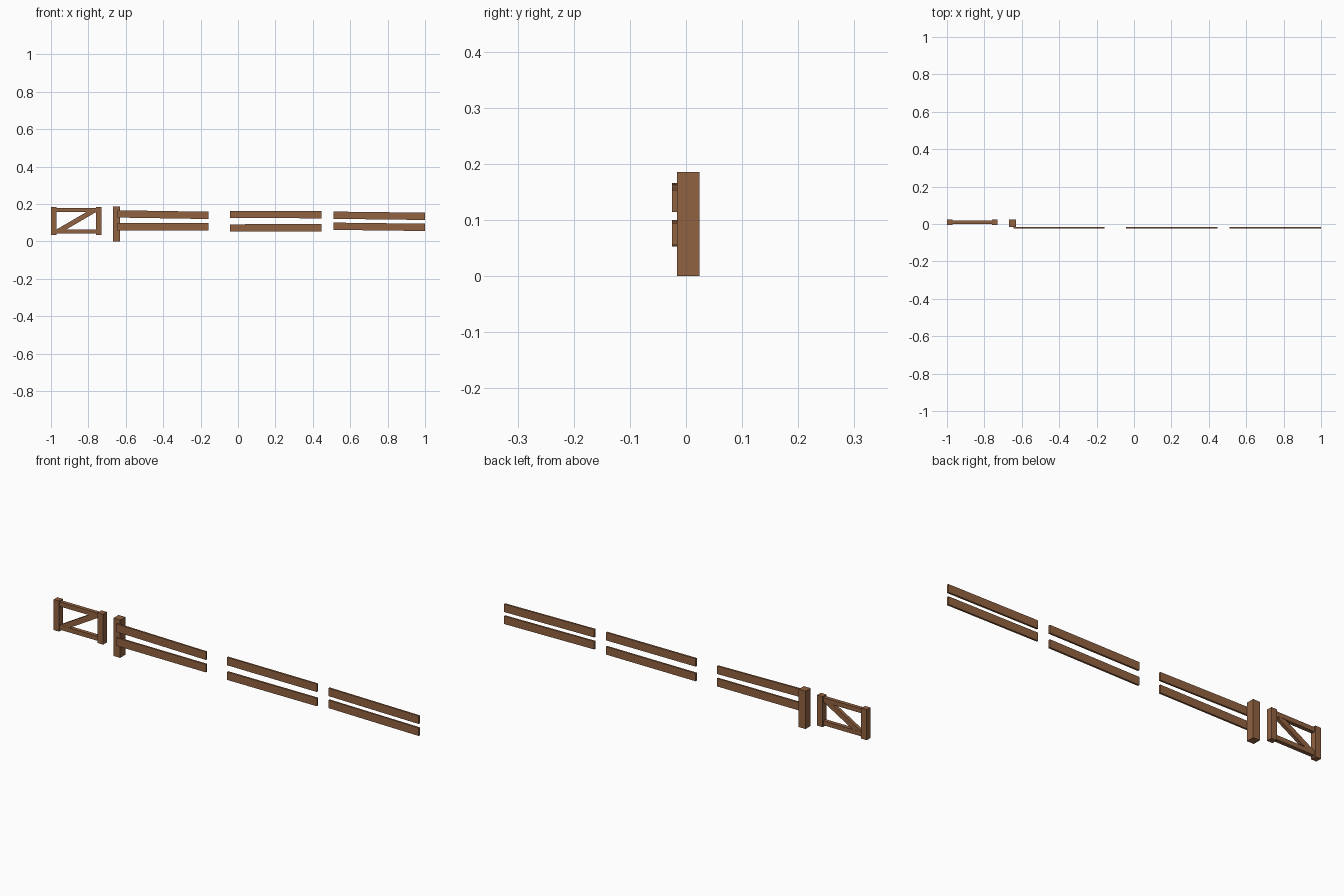
import bpy

if "Cube" in bpy.data.objects:
    bpy.data.objects.remove(bpy.data.objects["Cube"])

wood = bpy.data.materials.new("brown wood")
wood.diffuse_color = (0.283, 0.122, 0.053, 1)
wood.use_nodes = True
wood.node_tree.nodes["Principled BSDF"].inputs["Base Color"].default_value = wood.diffuse_color


def slab(name, outline, y0, y1):
    """Extrude an x-z outline (counter-clockwise from the front) from y0 to y1."""
    n = len(outline)
    verts = [(x, y0, z) for x, z in outline] + [(x, y1, z) for x, z in outline]
    faces = [tuple(range(n)), tuple(range(2 * n - 1, n - 1, -1))]
    faces += [(i, i + n, (i + 1) % n + n, (i + 1) % n) for i in range(n)]
    mesh = bpy.data.meshes.new(name)
    mesh.from_pydata(verts, [], faces)
    mesh.materials.append(wood)
    obj = bpy.data.objects.new(name, mesh)
    bpy.context.collection.objects.link(obj)
    return obj


def box(name, x0, x1, y0, y1, z0, z1):
    return slab(name, [(x0, z0), (x1, z0), (x1, z1), (x0, z1)], y0, y1)


# gate frame
box("gate_stile_left", -1.0, -0.97, -0.005, 0.024, 0.034, 0.184)
box("gate_stile_right", -0.76, -0.73, -0.005, 0.024, 0.034, 0.184)
box("gate_rail_top", -0.972, -0.758, 0.0, 0.019, 0.156, 0.178)
box("gate_rail_bottom", -0.972, -0.758, 0.0, 0.019, 0.042, 0.064)

# gate diagonal brace, running between the inner corners
slab("gate_brace", [(-0.97, 0.064), (-0.918, 0.064), (-0.76, 0.156), (-0.812, 0.156)],
     0.001, 0.018)

# fence post
box("fence_post", -0.667, -0.63, -0.016, 0.024, 0.0, 0.186)

# slightly tilted fence boards: x start, x end, centre height left and right
boards = [
    (-0.645, -0.157, 0.147, 0.139), (-0.645, -0.157, 0.079, 0.078),
    (-0.042, 0.446, 0.144, 0.143), (-0.042, 0.446, 0.072, 0.073),
    (0.510, 1.0, 0.140, 0.134), (0.510, 1.0, 0.081, 0.075),
]
H = 0.0195
for i, (x0, x1, za, zb) in enumerate(boards):
    slab(f"fence_board_{i + 1}", [(x0, za - H), (x1, zb - H), (x1, zb + H), (x0, za + H)],
         -0.025, -0.0155)
